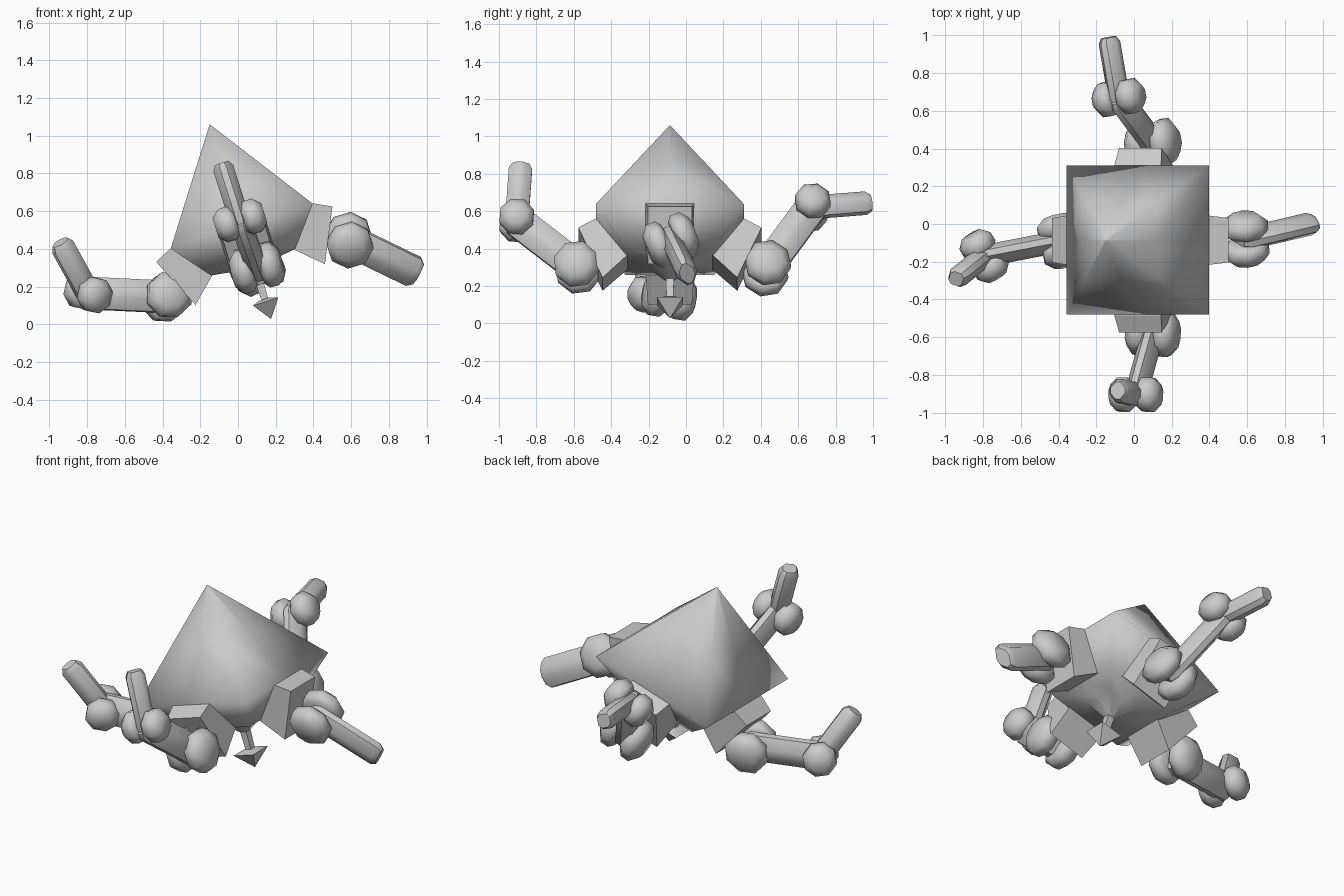
import bpy, bmesh
from math import radians, pi, cos, sin
from mathutils import Vector, Matrix

if "Cube" in bpy.data.objects:
    bpy.data.objects.remove(bpy.data.objects["Cube"])

# Frame of the tilted body
TILT = Matrix.Translation((0.02, -0.086, 0.52)) @ Matrix.Rotation(radians(-17.5), 4, 'Y')


def finish(bm, name, matrix, angle):
    bmesh.ops.remove_doubles(bm, verts=bm.verts, dist=0.0005)
    bmesh.ops.recalc_face_normals(bm, faces=bm.faces)
    mesh = bpy.data.meshes.new(name)
    bm.to_mesh(mesh)
    bm.free()
    ob = bpy.data.objects.new(name, mesh)
    bpy.context.collection.objects.link(ob)
    ob.matrix_world = matrix
    bpy.ops.object.select_all(action='DESELECT')
    bpy.context.view_layer.objects.active = ob
    ob.select_set(True)
    if angle is None:
        bpy.ops.object.shade_smooth()
    else:
        bpy.ops.object.shade_smooth_by_angle(angle=radians(angle))
    return ob


def loft(name, sections, matrix, angle):
    """Skin between equally sized point loops, capping both ends."""
    bm = bmesh.new()
    rings = [[bm.verts.new(p) for p in s] for s in sections]
    n = len(rings[0])
    for a, b in zip(rings, rings[1:]):
        for i in range(n):
            j = (i + 1) % n
            bm.faces.new((a[i], a[j], b[j], b[i]))
    bm.faces.new(rings[0])
    bm.faces.new(rings[-1])
    return finish(bm, name, matrix, angle)


def square(h, z):
    # eight points, so each side has a middle vertex
    pts = [(-1, -1), (0, -1), (1, -1), (1, 0), (1, 1), (0, 1), (-1, 1), (-1, 0)]
    return [(x * h, y * h, z) for x, y in pts]


def octagon(w, d, z):
    c = 0.32
    pts = [(1, -c), (1, c), (c, 1), (-c, 1), (-1, c), (-1, -c), (-c, -1), (c, -1)]
    return [(x * w / 2, y * d / 2, z) for x, y in pts]


def frame(origin, z_dir, x_hint):
    z = Vector(z_dir).normalized()
    x = Vector(x_hint)
    x = (x - z * x.dot(z)).normalized()
    m = Matrix((x, z.cross(x), z)).transposed().to_4x4()
    m.translation = origin
    return m


def link(name, a, b, axis, width, thick):
    # bar with chamfered ends, its thin side along the hinge axis
    a, b = Vector(a), Vector(b)
    n = (b - a).length
    secs = [octagon(thick * k, width * k, z)
            for k, z in [(0.75, -0.04), (1, 0), (1, n), (0.72, n + 0.03)]]
    loft(name, secs, frame(a, b - a, axis), 40)


def hinge(name, centre, axis, along, r):
    # pair of domed eight-sided discs, one each side of the bar
    for k, label in ((1, "a"), (-1, "b")):
        secs = []
        for f, t in [(0.78, 0.02), (1, 0.045), (1, 0.095), (0.6, 0.135)]:
            secs.append([(f * r * cos((i + 0.5) * pi / 4), f * r * sin((i + 0.5) * pi / 4), t)
                         for i in range(8)])
        loft(name + "_" + label, secs, frame(centre, Vector(axis) * k, along), 60)


# Pyramid hood and tapered underside
loft("body", [square(0.001, 0.565), square(0.2, 0.28), square(0.395, 0),
              square(0.235, -0.2), square(0.1, -0.22), square(0.022, -0.3)], TILT, 75)

# Hanging pointed tip
loft("tip_stem", [square(0.022, -0.28), square(0.018, -0.43)], TILT, 75)
loft("tip_point", [square(0.03, -0.405), square(0.07, -0.42), square(0.001, -0.515)], TILT, 50)

# Four arm sockets
profile = [(0.22, -0.02), (0.40, 0.0), (0.49, -0.045), (0.36, -0.325), (0.225, -0.2)]
widths = [0.13, 0.13, 0.118, 0.118, 0.13]
for i in range(4):
    secs = [[(x, s * w, z) for (x, z), w in zip(profile, widths)] for s in (-1, 1)]
    loft("socket_%d" % i, secs, TILT @ Matrix.Rotation(i * pi / 2, 4, 'Z'), 30)

# Arms: shoulder, shoulder axis, elbow, elbow axis, fingertip
arms = {
    "left": ((-0.38, -0.09, 0.145), (-0.22, 0.95, -0.15),
             (-0.795, -0.17, 0.165), (-0.51, 0.85, 0.15), (-0.93, -0.28, 0.41)),
    "front": ((0.10, -0.58, 0.30), (0.96, -0.07, 0.25),
              (0.01, -0.905, 0.55), (0.95, 0.0, 0.30), (-0.077, -0.885, 0.825)),
    "back": ((0.10, 0.43, 0.295), (0.85, 0.10, 0.40),
             (-0.08, 0.67, 0.62), (0.86, 0.11, 0.50), (-0.13, 0.96, 0.643)),
    "right": ((0.59, -0.08, 0.445), (-0.05, 0.93, 0.36),
              (0.93, 0.0, 0.28), None, None),
}
for name, (s, s_axis, e, e_axis, t) in arms.items():
    hinge(name + "_shoulder", s, s_axis, Vector(e) - Vector(s), 0.125)
    link(name + "_upper_arm", s, e, s_axis, 0.17, 0.11)
    # the right arm ends at its upper bar
    if t:
        hinge(name + "_elbow", e, e_axis, Vector(t) - Vector(e), 0.097)
        link(name + "_forearm", e, t, e_axis, 0.125, 0.11)
